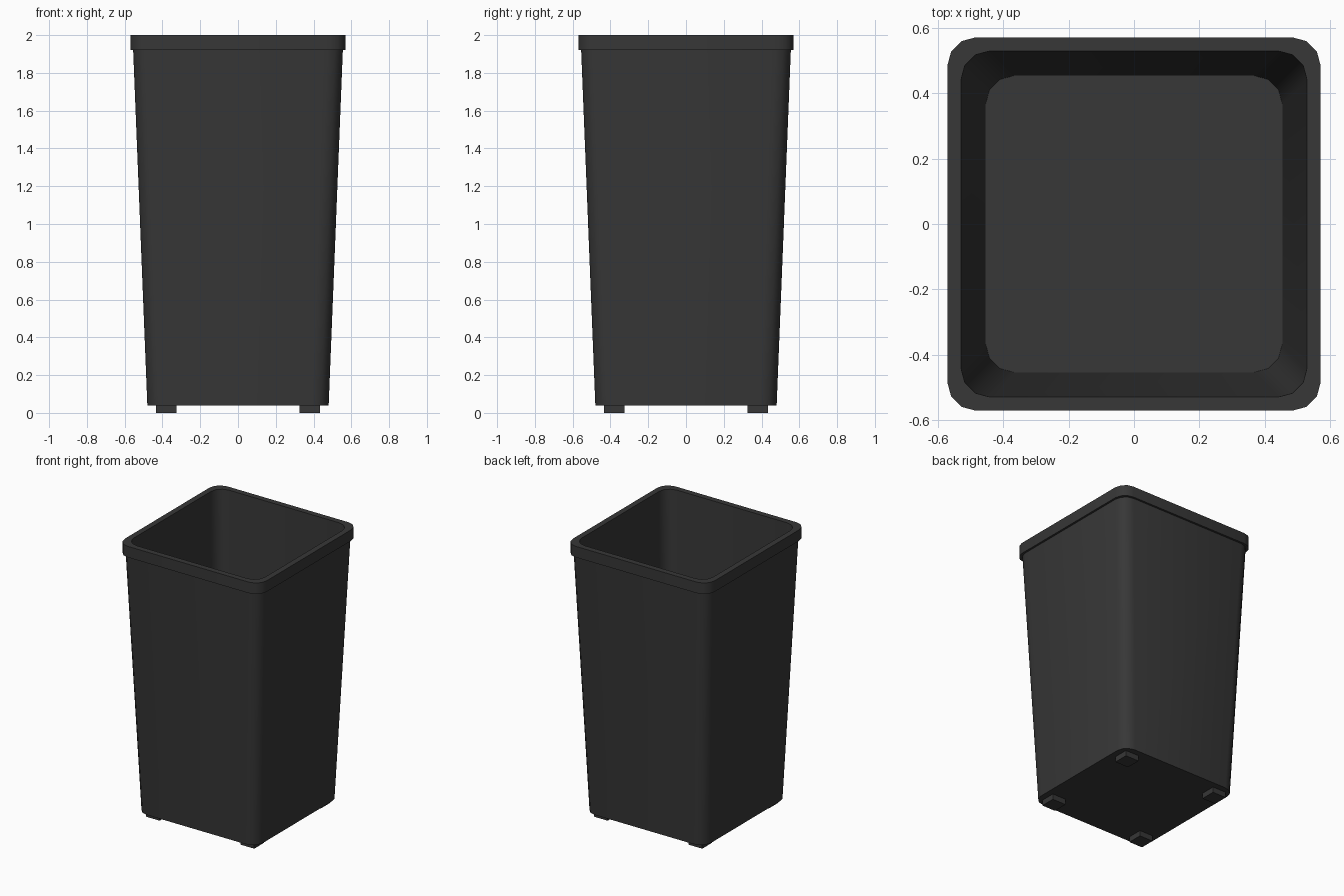
import bpy, bmesh, math

if "Cube" in bpy.data.objects:
    bpy.data.objects.remove(bpy.data.objects["Cube"])

mat = bpy.data.materials.new("charcoal plastic")
mat.diffuse_color = (0.038, 0.038, 0.038, 1)
mat.use_nodes = True
mat.node_tree.nodes["Principled BSDF"].inputs["Base Color"].default_value = mat.diffuse_color


def ring(bm, half, radius, z, segs=3):
    """Rounded square loop of vertices, counter-clockwise."""
    c = half - radius
    verts = []
    for q, (sx, sy) in enumerate([(1, 1), (-1, 1), (-1, -1), (1, -1)]):
        for i in range(segs + 1):
            a = math.pi / 2 * (q + i / segs)
            verts.append(bm.verts.new((sx * c + radius * math.cos(a),
                                       sy * c + radius * math.sin(a), z)))
    return verts


def finish(name, bm):
    bmesh.ops.recalc_face_normals(bm, faces=bm.faces)
    me = bpy.data.meshes.new(name)
    bm.to_mesh(me)
    bm.free()
    ob = bpy.data.objects.new(name, me)
    bpy.context.collection.objects.link(ob)
    me.materials.append(mat)
    return ob


# Bin body: outer base, tapered wall, stepped rim, inner wall, floor
bm = bmesh.new()
profile = [(0.48, 0.085, 0.04), (0.555, 0.085, 1.92), (0.57, 0.085, 1.92),
           (0.57, 0.085, 2.0), (0.528, 0.085, 2.0), (0.453, 0.085, 0.07)]
rings = [ring(bm, *p) for p in profile]
for a, b in zip(rings, rings[1:]):
    n = len(a)
    for i in range(n):
        j = (i + 1) % n
        bm.faces.new((a[i], a[j], b[j], b[i]))
bm.faces.new(rings[0])
bm.faces.new(rings[-1])
body = finish("bin_body", bm)
bpy.context.view_layer.objects.active = body
body.select_set(True)
bpy.ops.object.shade_smooth_by_angle(angle=math.radians(40))

# Four square feet
for sx in (-1, 1):
    for sy in (-1, 1):
        bm = bmesh.new()
        bmesh.ops.create_cube(bm, size=1)
        bmesh.ops.scale(bm, vec=(0.11, 0.11, 0.04), verts=bm.verts)
        bmesh.ops.translate(bm, vec=(sx * 0.38, sy * 0.38, 0.02), verts=bm.verts)
        finish("foot_%s_%s" % ("right" if sx > 0 else "left",
                               "back" if sy > 0 else "front"), bm)
